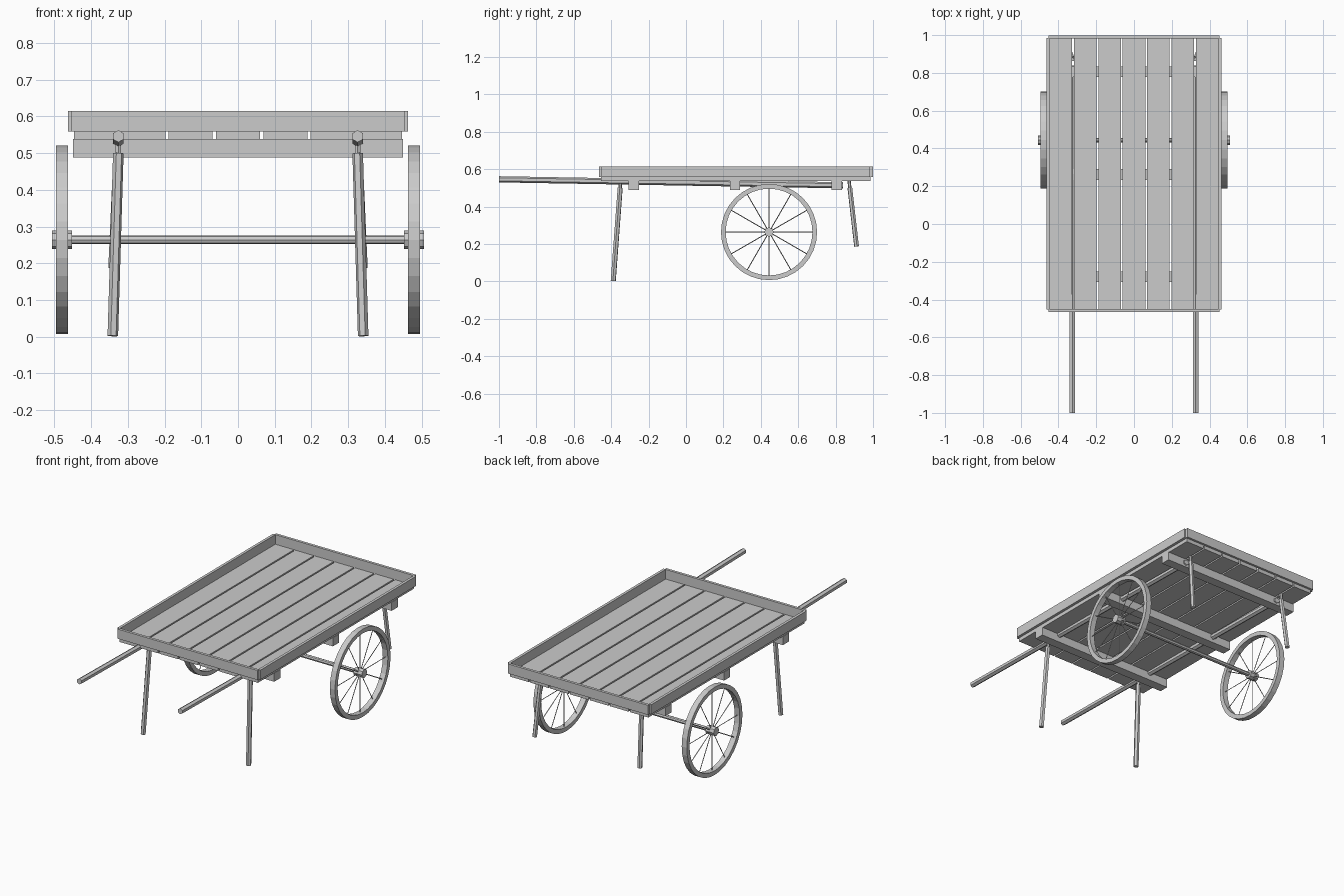
import bpy, bmesh, math
from mathutils import Vector, Matrix

if "Cube" in bpy.data.objects:
    bpy.data.objects.remove(bpy.data.objects["Cube"])


def finish(name, bm):
    bmesh.ops.recalc_face_normals(bm, faces=bm.faces)
    me = bpy.data.meshes.new(name)
    bm.to_mesh(me)
    bm.free()
    ob = bpy.data.objects.new(name, me)
    bpy.context.collection.objects.link(ob)
    return ob


def box(name, x0, x1, y0, y1, z0, z1):
    bm = bmesh.new()
    m = Matrix.Translation(((x0 + x1) / 2, (y0 + y1) / 2, (z0 + z1) / 2)) \
        @ Matrix.Diagonal((x1 - x0, y1 - y0, z1 - z0, 1))
    bmesh.ops.create_cube(bm, size=1, matrix=m)
    return finish(name, bm)


def add_rod(bm, a, b, r, sides, r2=None):
    a, b = Vector(a), Vector(b)
    d = b - a
    m = Matrix.Translation((a + b) / 2) @ d.to_track_quat('Z', 'Y').to_matrix().to_4x4()
    bmesh.ops.create_cone(bm, cap_ends=True, segments=sides, radius1=r,
                          radius2=r if r2 is None else r2, depth=d.length, matrix=m)


def rod(name, a, b, r, sides):
    bm = bmesh.new()
    add_rod(bm, a, b, r, sides)
    return finish(name, bm)


# bed planks
for i in range(7):
    x = (i - 3) * 0.129
    box("bed_plank", x - 0.06, x + 0.06, -0.455, 0.986, 0.537, 0.559)

# raised border around the bed
for s in (-1, 1):
    xs = sorted((s * 0.447, s * 0.463))
    box("side_rail", *xs, -0.452, 0.984, 0.559, 0.615)
box("front_rail", -0.453, 0.453, -0.466, -0.45, 0.559, 0.615)
box("back_rail", -0.453, 0.453, 0.983, 0.999, 0.559, 0.615)

# cross beams under the bed
for y in (-0.28, 0.262, 0.805):
    box("cross_beam", -0.45, 0.45, y - 0.028, y + 0.028, 0.488, 0.538)

# axle
AY, AZ = 0.444, 0.264
rod("axle", (-0.46, AY, AZ), (0.46, AY, AZ), 0.012, 8)


def wheel(s):
    # rim: rectangular section swept around the axle
    bm = bmesh.new()
    n = 32
    rings = []
    for i in range(n):
        a = 2 * math.pi * i / n
        rings.append([bm.verts.new((s * x, AY + r * math.cos(a), AZ + r * math.sin(a)))
                      for x, r in ((0.463, 0.232), (0.463, 0.257), (0.496, 0.257), (0.496, 0.232))])
    for i in range(n):
        p, q = rings[i], rings[(i + 1) % n]
        for j in range(4):
            k = (j + 1) % 4
            bm.faces.new((p[j], p[k], q[k], q[j]))
    finish("wheel_rim", bm)

    # thin spokes
    bm = bmesh.new()
    for i in range(12):
        a = math.pi * i / 6
        c, d = math.cos(a), math.sin(a)
        add_rod(bm, (s * 0.479, AY + 0.015 * c, AZ + 0.015 * d),
                (s * 0.479, AY + 0.236 * c, AZ + 0.236 * d), 0.0025, 4)
    finish("wheel_spokes", bm)

    # hub
    rod("wheel_hub", (s * 0.452, AY, AZ), (s * 0.507, AY, AZ), 0.025, 8)


for s in (-1, 1):
    wheel(s)
    # handle shafts and legs
    rod("handle", (s * 0.326, -1.0, 0.546), (s * 0.326, 0.84, 0.514), 0.0165, 6)
    rod("front_leg", (s * 0.326, -0.352, 0.5), (s * 0.341, -0.389, 0.002), 0.0145, 6)
    rod("back_leg", (s * 0.326, 0.876, 0.5), (s * 0.340, 0.912, 0.187), 0.0135, 6)
    # short pegs joining the legs to the bed
    rod("front_leg_peg", (s * 0.326, -0.352, 0.498), (s * 0.326, -0.35, 0.538), 0.009, 6)
    rod("back_leg_peg", (s * 0.326, 0.876, 0.498), (s * 0.326, 0.872, 0.54), 0.009, 6)
